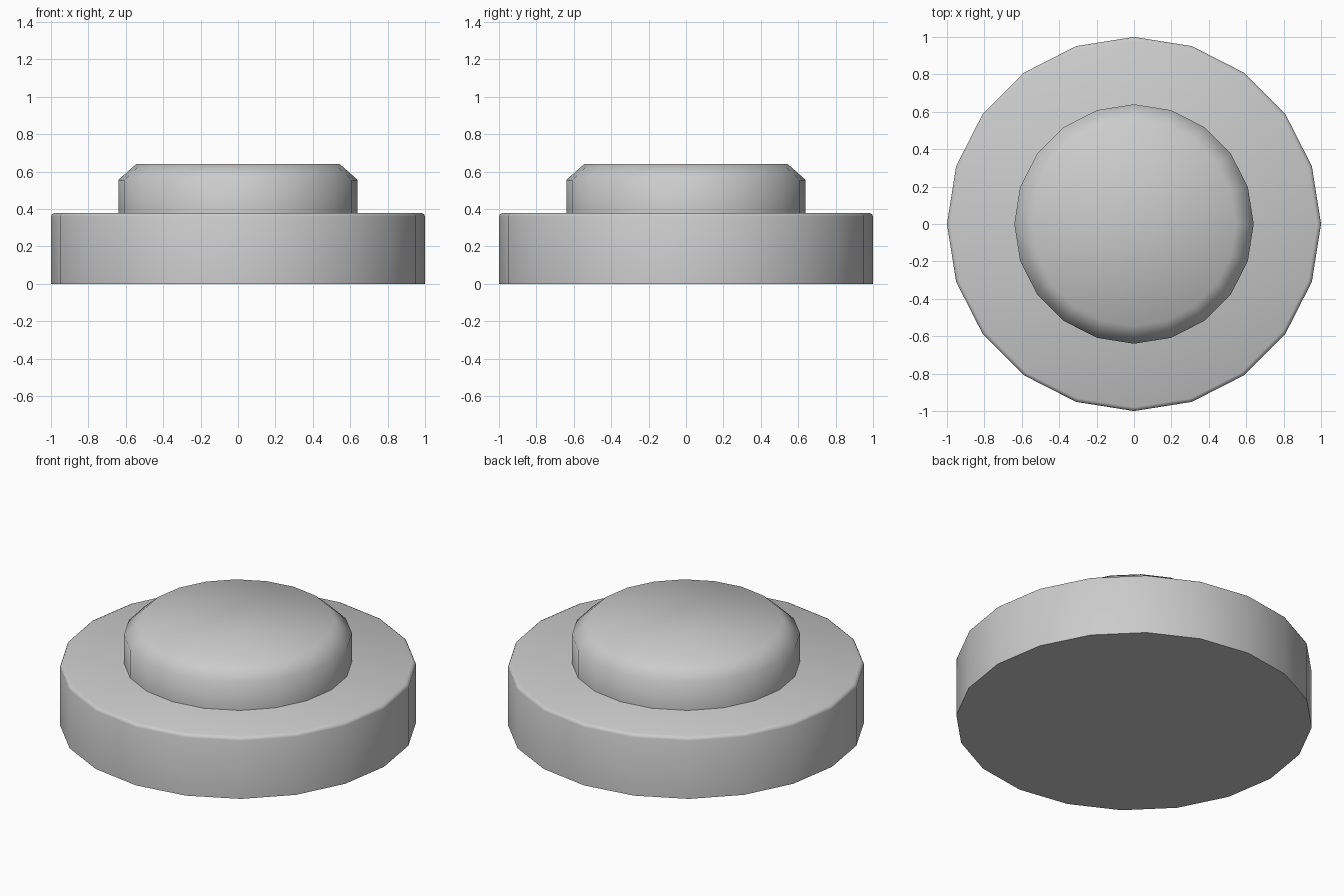
import bpy
import bmesh
import math

SIDES = 20

cube = bpy.data.objects.get("Cube")
if cube:
    bpy.data.objects.remove(cube, do_unlink=True)

# Single plain grey finish
grey = bpy.data.materials.new("plain grey")
grey.use_nodes = True
colour = (0.6, 0.6, 0.6, 1)
grey.diffuse_color = colour
grey.node_tree.nodes["Principled BSDF"].inputs["Base Color"].default_value = colour


def turned_part(name, profile):
    """Stack rings of (radius, height) and cap both ends."""
    bm = bmesh.new()
    rings = []
    for radius, z in profile:
        angles = [math.tau * i / SIDES for i in range(SIDES)]
        rings.append([bm.verts.new((radius * math.cos(a), radius * math.sin(a), z))
                      for a in angles])
    for low, high in zip(rings, rings[1:]):
        for i in range(SIDES):
            j = (i + 1) % SIDES
            bm.faces.new((low[i], low[j], high[j], high[i]))
    bm.faces.new(list(reversed(rings[0])))
    bm.faces.new(rings[-1])
    mesh = bpy.data.meshes.new(name)
    bm.to_mesh(mesh)
    bm.free()
    mesh.materials.append(grey)
    obj = bpy.data.objects.new(name, mesh)
    bpy.context.collection.objects.link(obj)
    bpy.ops.object.select_all(action='DESELECT')
    obj.select_set(True)
    bpy.context.view_layer.objects.active = obj
    bpy.ops.object.shade_smooth_by_angle(angle=math.radians(60))
    return obj


# Wide base disc with a finely eased rim
turned_part("base", [(1, 0), (1, 0.36), (0.995, 0.372), (0.98, 0.38)])

# Raised button with a broad chamfer
turned_part("button", [(0.64, 0.37), (0.64, 0.555), (0.545, 0.64)])
